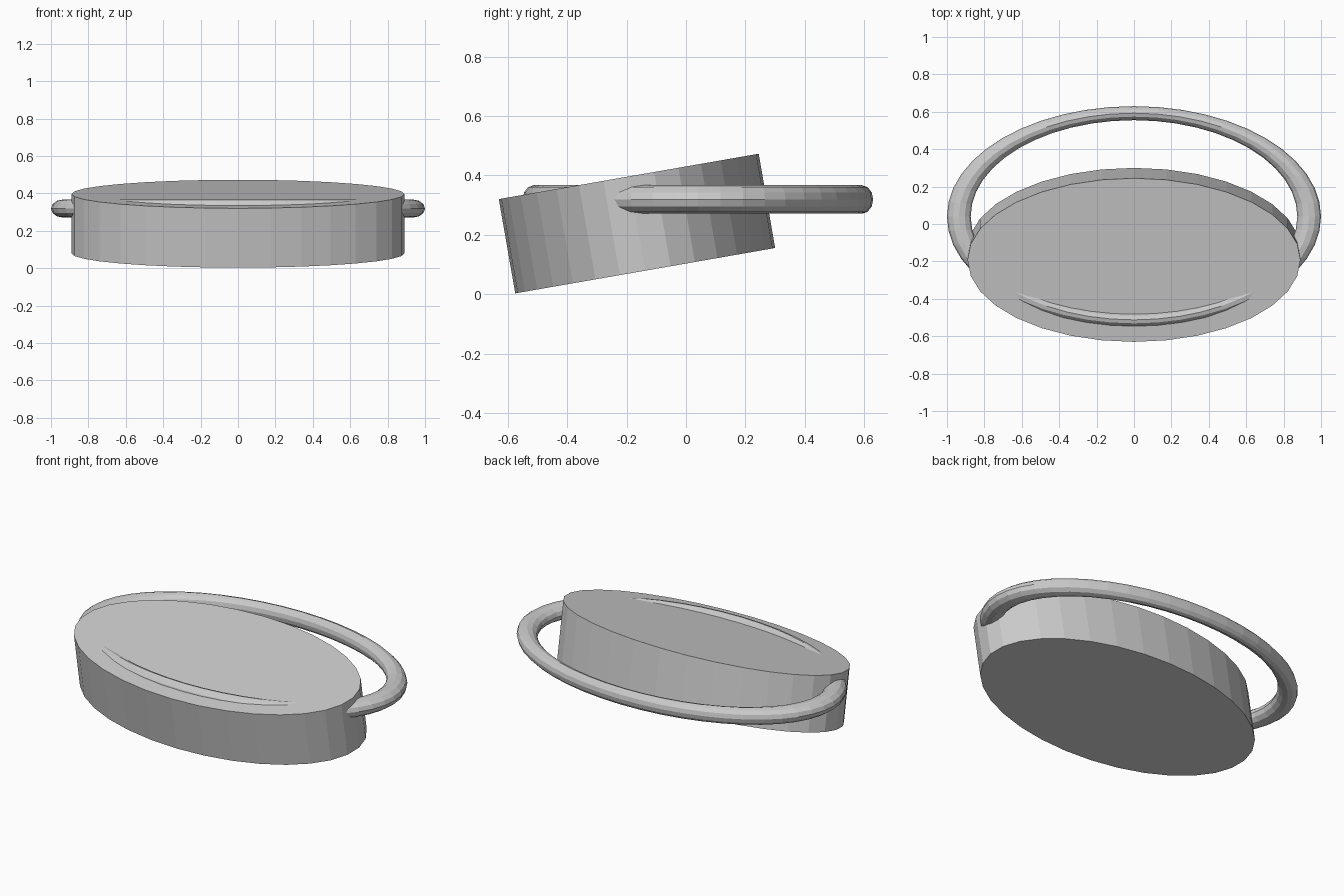
import bpy, math

if "Cube" in bpy.data.objects:
    bpy.data.objects.remove(bpy.data.objects["Cube"])

grey = bpy.data.materials.new("plain grey")
grey.diffuse_color = (0.6, 0.6, 0.6, 1)
grey.use_nodes = True
grey.node_tree.nodes["Principled BSDF"].inputs["Base Color"].default_value = grey.diffuse_color


def finish(name, scale):
    ob = bpy.context.object
    ob.name = name
    ob.scale = scale
    ob.data.materials.append(grey)
    return ob


# Tilted oval drum
bpy.ops.mesh.primitive_cylinder_add(
    vertices=32, radius=1, depth=1,
    location=(0, -0.165, 0.238), rotation=(math.radians(9.9), 0, 0))
finish("oval_drum", (0.89, 0.444, 0.322))

# Level oval ring passing through the drum
bpy.ops.mesh.primitive_torus_add(
    major_segments=48, minor_segments=12,
    major_radius=0.9365, minor_radius=0.0635,
    location=(0, 0.04, 0.319))
finish("oval_ring", (1, 0.59, 0.755))
